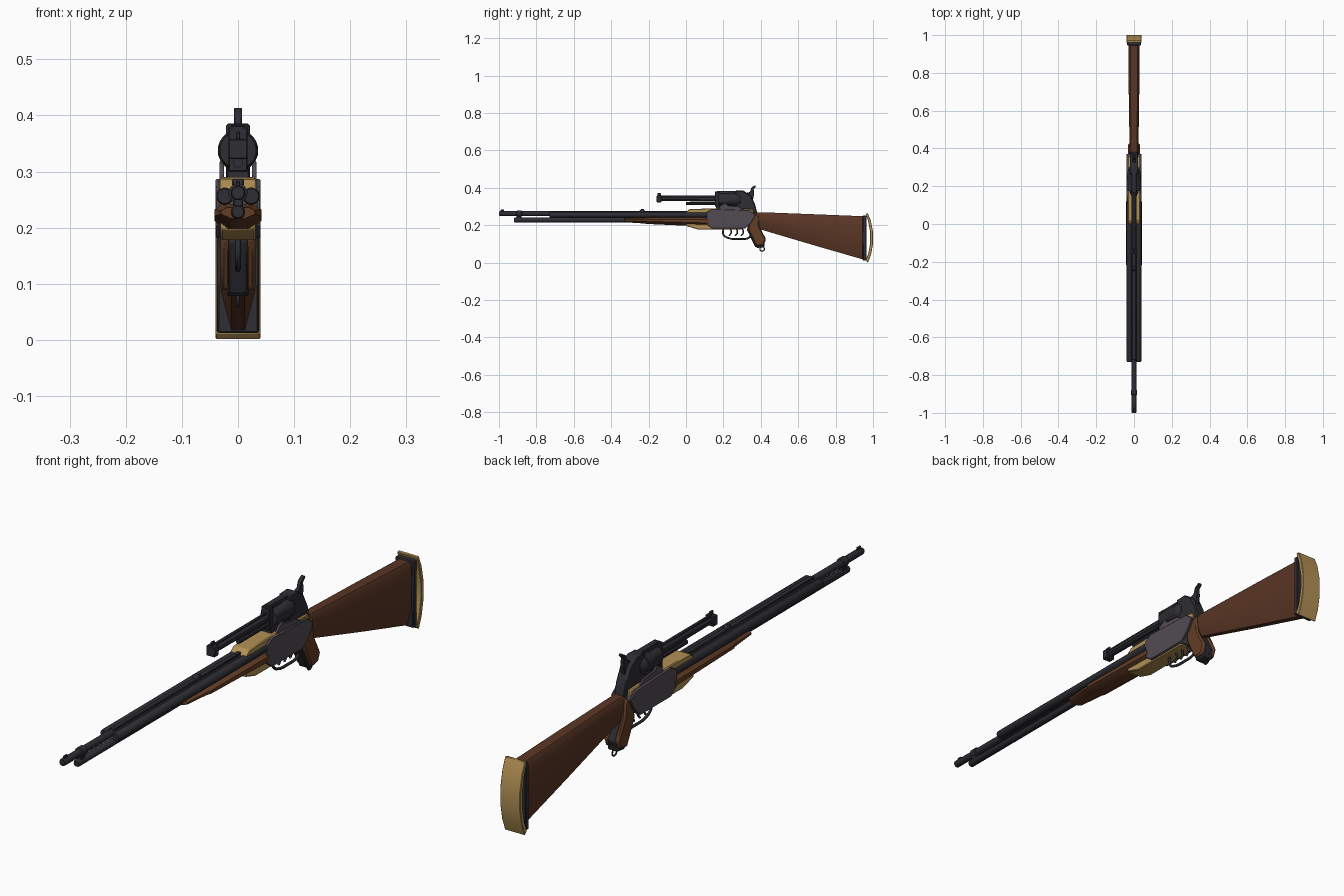
import bpy, bmesh, math
from mathutils import Vector

if "Cube" in bpy.data.objects:
    bpy.data.objects.remove(bpy.data.objects["Cube"])


def material(name, r, g, b):
    m = bpy.data.materials.new(name)
    m.use_nodes = True
    m.diffuse_color = (r, g, b, 1)
    m.node_tree.nodes["Principled BSDF"].inputs["Base Color"].default_value = (r, g, b, 1)
    return m


STEEL = material("dark steel", 0.026, 0.026, 0.033)
GREY = material("receiver grey", 0.085, 0.072, 0.085)
WOOD = material("walnut", 0.1, 0.036, 0.018)
GRIPWOOD = material("red walnut", 0.125, 0.047, 0.019)
BRASS = material("brass", 0.45, 0.28, 0.09)


def finish(name, bm, mat, bevel=0, angle=35):
    bmesh.ops.recalc_face_normals(bm, faces=bm.faces)
    mesh = bpy.data.meshes.new(name)
    bm.to_mesh(mesh)
    bm.free()
    mesh.materials.append(mat)
    ob = bpy.data.objects.new(name, mesh)
    bpy.context.collection.objects.link(ob)
    if bevel:
        mod = ob.modifiers.new("bevel", "BEVEL")
        mod.width = bevel
        mod.segments = 1
        mod.limit_method = "ANGLE"
    bpy.ops.object.select_all(action="DESELECT")
    bpy.context.view_layer.objects.active = ob
    ob.select_set(True)
    bpy.ops.object.shade_smooth_by_angle(angle=math.radians(angle))
    return ob


def loft(name, rings, mat, bevel=0):
    """Skin equal-length rings of points and cap both ends."""
    bm = bmesh.new()
    loops = [[bm.verts.new(p) for p in ring] for ring in rings]
    n = len(loops[0])
    for a, b in zip(loops, loops[1:]):
        for i in range(n):
            bm.faces.new((a[i], a[(i + 1) % n], b[(i + 1) % n], b[i]))
    bm.faces.new(loops[0])
    bm.faces.new(loops[-1])
    return finish(name, bm, mat, bevel)


def plate(name, pts, half, mat, bevel=0.003, x=0):
    """Side outline in y and z, extruded across x."""
    return loft(name, [[(x + s * half, y, z) for y, z in pts] for s in (-1, 1)], mat, bevel)


def box(name, y0, y1, z0, z1, half, mat, bevel=0.002, x=0):
    return plate(name, [(y0, z0), (y1, z0), (y1, z1), (y0, z1)], half, mat, bevel, x)


def tube(name, stations, z, mat, x=0, sides=16):
    """Turned part along y from (y, radius) stations."""
    turns = [2 * math.pi * (i + 0.5) / sides for i in range(sides)]
    return loft(name, [[(x + r * math.cos(t), y, z + r * math.sin(t)) for t in turns]
                       for y, r in stations], mat)


def wire(name, pts, radius, mat, cyclic=False):
    """Round bar following points in the y-z plane."""
    curve = bpy.data.curves.new(name, "CURVE")
    curve.dimensions = "3D"
    curve.bevel_depth = radius
    curve.bevel_resolution = 2
    curve.resolution_u = 4
    curve.use_fill_caps = True
    sp = curve.splines.new("BEZIER")
    sp.bezier_points.add(len(pts) - 1)
    for p, (y, z) in zip(sp.bezier_points, pts):
        p.co = (0, y, z)
        p.handle_left_type = p.handle_right_type = "AUTO"
    sp.use_cyclic_u = cyclic
    curve.materials.append(mat)
    ob = bpy.data.objects.new(name, curve)
    bpy.context.collection.objects.link(ob)


def chamfered(y, top, bottom, half, cut, foot):
    """Eight-sided cross-section, narrowing towards the underside."""
    low = bottom + (top - bottom) * foot
    right = [(half * 0.65, top), (half, top - cut), (half, low), (half * 0.4, bottom)]
    return [(a, y, b) for a, b in right] + [(-a, y, b) for a, b in reversed(right)]


# Long barrel, magazine tube and the two side tubes
tube("barrel", [(-1, 0.011), (-0.995, 0.013), (-0.905, 0.013), (-0.903, 0.017),
                (-0.88, 0.017), (-0.878, 0.013), (0.2, 0.013)], 0.262, STEEL)
tube("magazine_tube", [(-0.92, 0.01), (-0.915, 0.013), (0.1, 0.013)], 0.228, STEEL)
for side, x in (("left", 0.0235), ("right", -0.0235)):
    tube(side + "_side_tube", [(-0.73, 0.013), (-0.725, 0.0155), (0.15, 0.0155)],
         0.256, STEEL, x)
box("barrel_rib", -0.72, 0.1, 0.262, 0.277, 0.009, STEEL)
box("barrel_band", -0.905, -0.88, 0.222, 0.262, 0.009, STEEL)
box("muzzle_sight", -0.992, -0.972, 0.27, 0.283, 0.004, STEEL)
plate("rear_sight", [(-0.25, 0.274), (-0.22, 0.274), (-0.225, 0.287), (-0.24, 0.287)],
      0.011, STEEL)

# Wooden fore end with its stepped tip
loft("fore_end", [chamfered(-0.33, 0.236, 0.216, 0.03, 0.006, 0.4),
                  chamfered(-0.22, 0.24, 0.209, 0.038, 0.008, 0.4),
                  chamfered(-0.215, 0.242, 0.207, 0.042, 0.01, 0.4),
                  chamfered(0.12, 0.242, 0.192, 0.042, 0.012, 0.4)], GRIPWOOD)

# Brass frame above and below the barrels
plate("brass_top", [(0.0, 0.272), (0.02, 0.287), (0.2, 0.29), (0.36, 0.285),
                    (0.36, 0.26), (0.0, 0.26)], 0.032, BRASS)
plate("brass_underside", [(0.0, 0.212), (0.0, 0.196), (0.06, 0.178), (0.3, 0.178),
                          (0.3, 0.212)], 0.031, BRASS)

# Grey receiver with raised cheek plates
outline = [(0.11, 0.27), (0.14, 0.287), (0.34, 0.28), (0.372, 0.255), (0.35, 0.215),
           (0.315, 0.182), (0.14, 0.182), (0.11, 0.205)]
plate("receiver", outline, 0.036, GREY)
for side, x in (("left", 0.0365), ("right", -0.0365)):
    plate(side + "_cheek_plate", outline, 0.0035, GREY, 0.002, x)

# Shoulder stock
loft("shoulder_stock", [chamfered(0.34, 0.27, 0.195, 0.024, 0.012, 0.4),
                        chamfered(0.44, 0.268, 0.165, 0.024, 0.014, 0.4),
                        chamfered(0.7, 0.258, 0.088, 0.028, 0.016, 0.35),
                        chamfered(0.95, 0.248, 0.016, 0.03, 0.016, 0.3)], WOOD)
box("butt_spacer", 0.945, 0.965, 0.012, 0.252, 0.037, STEEL, 0.003)
plate("butt_plate", [(0.96, 0.262), (0.972, 0.264), (0.988, 0.225), (1.0, 0.165),
                     (1.0, 0.1), (0.99, 0.045), (0.973, 0.0), (0.96, 0.012),
                     (0.975, 0.05), (0.985, 0.105), (0.985, 0.16), (0.974, 0.22)],
      0.04, BRASS, 0.002)

# Pistol grip, its steel strap and lanyard ring
grip = [(0.34, 0.235), (0.385, 0.265), (0.392, 0.195), (0.428, 0.125), (0.415, 0.092),
        (0.375, 0.088), (0.352, 0.135), (0.33, 0.18)]
plate("grip_frame", [(y - 0.004, z - 0.006) for y, z in grip], 0.017, STEEL)
for side, x in (("left", 0.022), ("right", -0.022)):
    plate(side + "_grip_panel", grip, 0.009, GRIPWOOD, 0.006, x)
plate("grip_cap", [(0.368, 0.097), (0.42, 0.1), (0.418, 0.083), (0.378, 0.078)], 0.02, STEEL)
ring = [(0.407 + 0.012 * math.cos(i * math.pi / 3), 0.073 + 0.012 * math.sin(i * math.pi / 3))
        for i in range(6)]
wire("lanyard_ring", ring, 0.003, STEEL, True)

# Trigger guard and triggers
wire("trigger_guard", [(0.2, 0.182), (0.2, 0.15), (0.222, 0.133), (0.29, 0.126),
                       (0.33, 0.13), (0.35, 0.145)], 0.005, STEEL)
for i, y in enumerate((0.235, 0.268, 0.3)):
    wire("trigger_%d" % (i + 1), [(y, 0.185), (y + 0.007, 0.162), (y - 0.005, 0.143)],
         0.004, STEEL)

# Upper short barrel with sight and ejector rod
tube("upper_barrel", [(-0.155, 0.012), (-0.15, 0.014), (0.19, 0.016)], 0.342, STEEL, sides=8)
box("upper_rib", -0.14, 0.18, 0.345, 0.36, 0.006, STEEL)
box("upper_muzzle_block", -0.157, -0.132, 0.322, 0.358, 0.017, STEEL)
box("upper_front_sight", -0.153, -0.135, 0.356, 0.372, 0.004, STEEL)
tube("ejector_rod", [(0.0, 0.009), (0.19, 0.009)], 0.316, STEEL, sides=10)

# Revolving cylinder with scalloped chambers
rings = []
for y, scale, depth in ((0.175, 0.9, 0), (0.18, 1, 0.15), (0.225, 1, 0.15),
                        (0.235, 1, 0), (0.262, 1, 0)):
    rings.append([])
    for i in range(36):
        t = math.pi * i / 18
        r = 0.036 * scale * (1 - depth * max(0, math.cos(6 * t)))
        rings[-1].append((r * math.cos(t), y, 0.338 + r * math.sin(t)))
loft("revolving_cylinder", rings, STEEL)

# Frame around the cylinder, saddle and hammer
box("frame_top_strap", 0.165, 0.29, 0.368, 0.384, 0.012, STEEL)
box("frame_front", 0.155, 0.177, 0.3, 0.38, 0.017, STEEL)
box("frame_underside", 0.16, 0.29, 0.28, 0.306, 0.02, STEEL)
plate("frame_rear", [(0.262, 0.275), (0.262, 0.384), (0.305, 0.386), (0.345, 0.36),
                     (0.37, 0.31), (0.382, 0.262)], 0.021, STEEL, 0.004)
tube("recoil_shield", [(0.262, 0.036), (0.275, 0.036), (0.292, 0.024)], 0.336, STEEL)
for side, x in (("left", 0.029), ("right", -0.029)):
    plate(side + "_saddle", [(0.17, 0.278), (0.185, 0.305), (0.21, 0.318), (0.225, 0.305),
                             (0.28, 0.3), (0.32, 0.278)], 0.004, GREY, 0.001, x)
plate("hammer", [(0.315, 0.34), (0.322, 0.372), (0.342, 0.378), (0.35, 0.402), (0.37, 0.414),
                 (0.375, 0.408), (0.362, 0.394), (0.364, 0.365), (0.358, 0.335)],
      0.007, STEEL, 0.0015)
